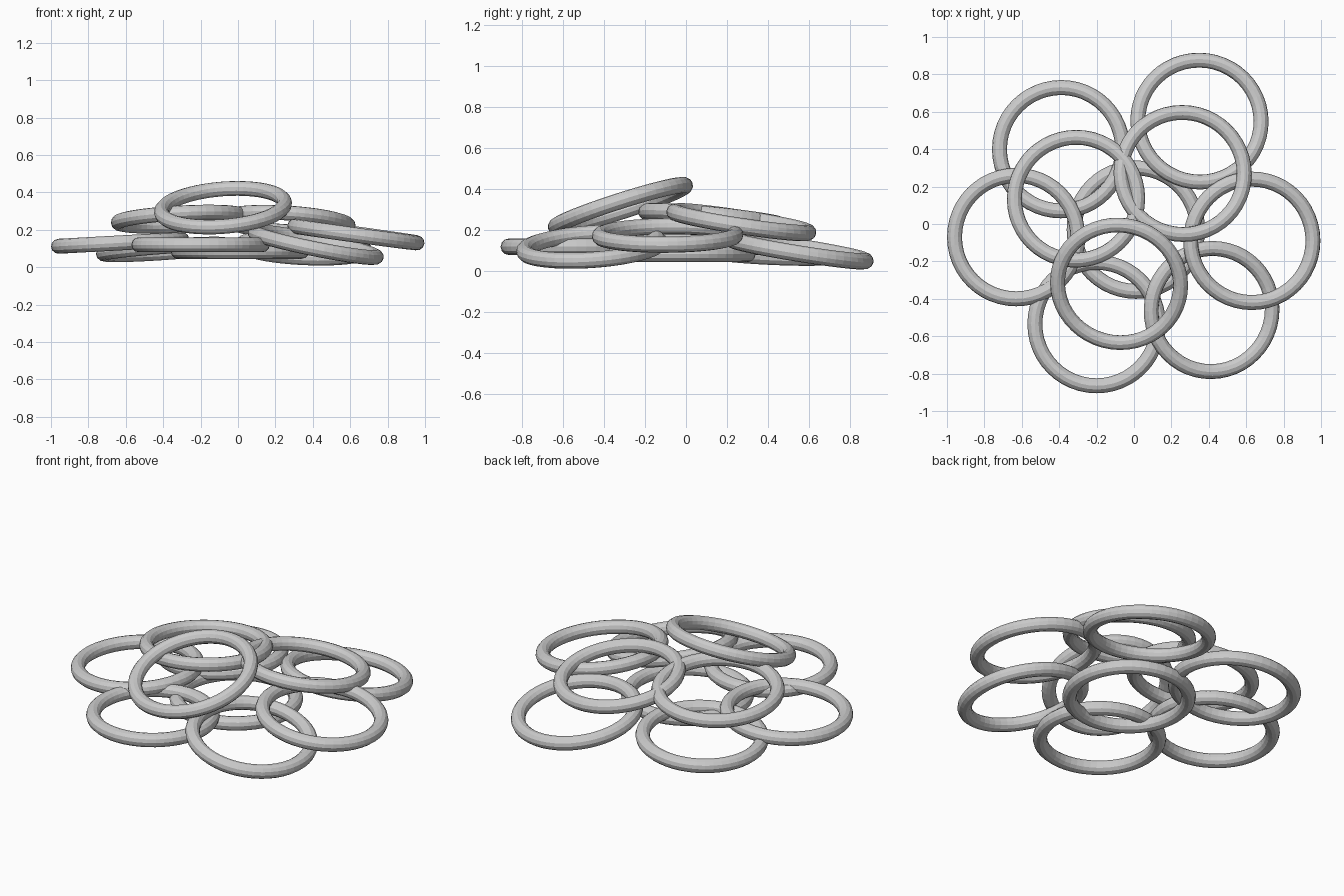
import bpy
from mathutils import Vector

if "Cube" in bpy.data.objects:
    bpy.data.objects.remove(bpy.data.objects["Cube"])

MAJOR, MINOR = 0.33, 0.04

# name: centre (x, y, z) and slope of the ring plane along x and y
RINGS = {
    "centre_ring":      (0.01, -0.03, 0.085, 0.0, 0.0),
    "back_right_ring":  (0.35, 0.55, 0.103, -0.05, -0.16),
    "back_left_ring":   (-0.39, 0.40, 0.095, 0.07, -0.05),
    "left_ring":        (-0.63, -0.07, 0.13, 0.055, 0.0),
    "front_left_ring":  (-0.20, -0.535, 0.12, 0.0, 0.0),
    "front_right_ring": (0.415, -0.46, 0.12, -0.20, 0.07),
    "right_ring":       (0.63, -0.09, 0.175, -0.137, 0.01),
    "upper_left_ring":  (-0.31, 0.135, 0.257, 0.055, -0.10),
    "upper_right_ring": (0.26, 0.27, 0.24, -0.06, -0.153),
    "top_front_ring":   (-0.08, -0.32, 0.318, 0.08, 0.32),
}


def add_ring(name, x, y, z, slope_x, slope_y):
    bpy.ops.mesh.primitive_torus_add(
        major_radius=MAJOR, minor_radius=MINOR,
        major_segments=48, minor_segments=12)
    ring = bpy.context.object
    ring.name = name
    ring.location = (x, y, z)
    # tilt so the ring lies in the sloped plane
    normal = Vector((-slope_x, -slope_y, 1))
    ring.rotation_euler = Vector((0, 0, 1)).rotation_difference(normal).to_euler()


# Loose pile of ten rings
for name, values in RINGS.items():
    add_ring(name, *values)
